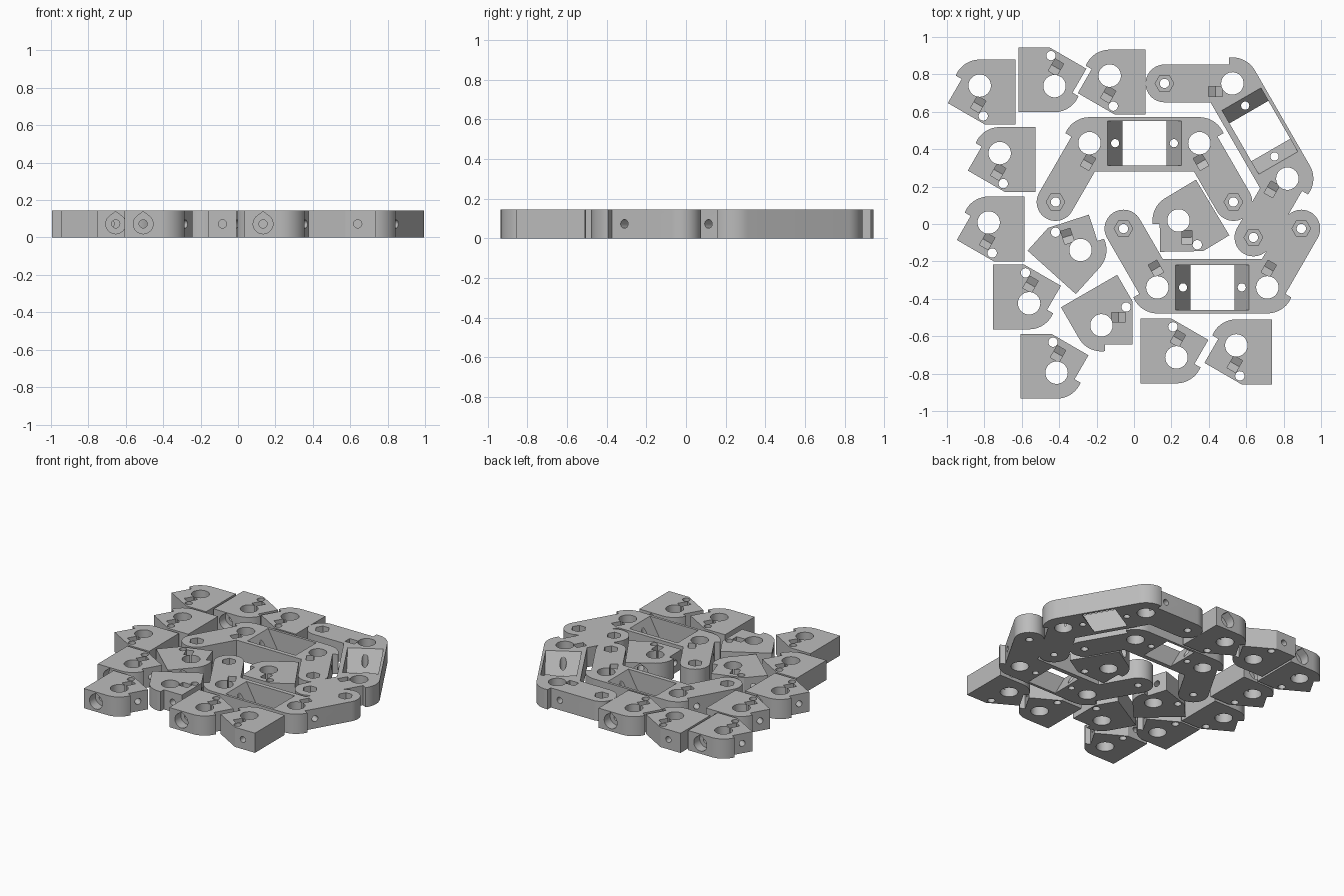
import bpy, bmesh
from math import radians, cos, sin, sqrt
from mathutils import Vector, Matrix

if "Cube" in bpy.data.objects:
    bpy.data.objects.remove(bpy.data.objects["Cube"])

H = 0.145          # plate thickness
MID = H / 2        # height of the sideways holes
BOSS = 0.139       # rounded corner radius
FLAT = 0.101       # half width of an arm
STEP = 0.018       # where the corner steps down to the arm
UP = Vector((0, 0, 1))

grey = bpy.data.materials.new("plastic_grey")
grey.use_nodes = True
grey.diffuse_color = (0.5, 0.5, 0.5, 1)
grey.node_tree.nodes["Principled BSDF"].inputs["Base Color"].default_value = (0.5, 0.5, 0.5, 1)


def heading(deg):
    return Vector((cos(radians(deg)), sin(radians(deg)), 0))


def arc(center, r, start, end, n=16):
    return [Vector(center) + r * heading(start + (end - start) * i / n) for i in range(n + 1)]


def circle(r, n=32, center=(0, 0, 0)):
    return arc(center, r, 0, 360, n)[:-1]


def prism(profile, low, high, origin=(0, 0, 0), axes=(Vector((1, 0, 0)), Vector((0, 1, 0)), UP)):
    """Extrude a flat profile along the third axis of a frame."""
    bm = bmesh.new()
    o = Vector(origin)
    place = lambda p, d: o + axes[0] * p[0] + axes[1] * p[1] + axes[2] * d
    bottom = [bm.verts.new(place(p, low)) for p in profile]
    top = [bm.verts.new(place(p, high)) for p in profile]
    bm.faces.new(bottom)
    bm.faces.new(top)
    for i in range(len(bottom)):
        j = (i + 1) % len(bottom)
        bm.faces.new((bottom[i], bottom[j], top[j], top[i]))
    bmesh.ops.recalc_face_normals(bm, faces=bm.faces)
    mesh = bpy.data.meshes.new("part")
    bm.to_mesh(mesh)
    bm.free()
    mesh.materials.append(grey)
    ob = bpy.data.objects.new("part", mesh)
    bpy.context.collection.objects.link(ob)
    return ob


def drill(x, y, r, low=-0.02, n=32):
    return prism(circle(r, n), low, H + 0.02, (x, y, 0))


def nut_trap(hole, along, normal):
    """Sideways screw hole plus a slot with a V floor that holds the nut."""
    a, n = heading(along), heading(normal)
    origin = Vector(hole) + a * 0.091 + UP * MID
    slot = [(-0.037, 0.1), (-0.037, -0.0215), (0, -0.043), (0.037, -0.0215), (0.037, 0.1)]
    return [prism(slot, -0.07, -0.017, origin, (a, UP, n)),
            prism(circle(0.022, 20), -0.06, 0.15, origin, (a, UP, n))]


def carve(body, cutters):
    """Subtract the cutters and return the finished mesh."""
    for c in cutters:
        c.hide_render = True
        mod = body.modifiers.new("cut", 'BOOLEAN')
        mod.operation = 'DIFFERENCE'
        mod.solver = 'EXACT'
        mod.object = c
    bpy.context.view_layer.update()
    deps = bpy.context.evaluated_depsgraph_get()
    mesh = bpy.data.meshes.new_from_object(body.evaluated_get(deps))
    for ob in cutters + [body]:
        bpy.data.objects.remove(ob)
    mesh.shade_smooth()
    mesh.set_sharp_from_angle(angle=radians(30))
    return mesh


def place(mesh, name, x, y, turn):
    ob = bpy.data.objects.new(name, mesh)
    ob.location = (x, y, 0)
    ob.rotation_euler = (0, 0, radians(turn))
    bpy.context.collection.objects.link(ob)


def block_mesh():
    a, n = heading(240), heading(150)
    outline = arc((0, 0, 0), BOSS, 90, 157.4)
    outline += [a * STEP + n * FLAT, a * 0.166 + n * FLAT,
                Vector((0.028, -0.208, 0)), Vector((0.192, -0.208, 0)), Vector((0.192, BOSS, 0))]
    # teardrop bore entering from the long straight side
    r = 0.053
    teardrop = arc((0, 0, 0), r, 127, 413, 28) + [Vector((0, r * 1.25, 0))]
    side = (Vector((1, 0, 0)), UP, Vector((0, 1, 0)))
    cutters = [drill(0, 0, 0.06), drill(0.019, -0.163, 0.025, n=20),
               prism(teardrop, 0.07, 0.16, (0.093, 0, MID), side),
               prism(circle(0.022, 20), -0.23, 0.1, (0.093, 0, MID), side)]
    return carve(prism(outline, 0, H), cutters + nut_trap((0, 0, 0), 240, 150))


def bracket_mesh():
    hole = Vector((0.294, 0, 0))
    a, n = heading(-60), heading(30)
    tip = hole + a * 0.363
    right = arc(hole, BOSS, 90, 22.6) + [hole + a * STEP + n * FLAT]
    right += arc(tip, FLAT, 30, -150, 24) + [hole + a * 0.117 - n * FLAT]
    outline = right + [Vector((-p.x, p.y, 0)) for p in reversed(right)]
    # window with sloping end walls
    slope = 0.08 / H * 0.02
    window = [(-0.197 - slope, H + 0.02), (-0.117 + slope, -0.02),
              (0.117 - slope, -0.02), (0.197 + slope, H + 0.02)]
    cutters = [prism(window, -0.12, 0.12, axes=(Vector((1, 0, 0)), UP, Vector((0, 1, 0))))]
    for s in (1, -1):
        along = -60 if s > 0 else 240
        normal = 30 if s > 0 else 150
        center = Vector((s * hole.x, 0, 0))
        cutters += [drill(center.x, 0, 0.06), drill(s * 0.157, 0, 0.022, n=20),
                    drill(s * tip.x, tip.y, 0.025, n=20)]
        hexagon = [0.05 * heading(along + 60 * i) for i in range(6)]
        cutters.append(prism(hexagon, 0.09, H + 0.02, (s * tip.x, tip.y, 0)))
        cutters += nut_trap(center, along, normal)
    return carve(prism(outline, 0, H), cutters)


# twelve corner blocks: position of the main hole and turn
block = block_mesh()
blocks = [(-0.825, 0.74, 0), (-0.425, 0.737, 180), (-0.13, 0.793, 0), (-0.718, 0.379, 0),
          (-0.777, 0.008, 0), (-0.286, -0.139, 228), (0.238, 0.019, 31), (-0.561, -0.424, 180),
          (-0.174, -0.542, 120), (-0.414, -0.795, 180), (0.227, -0.713, 180), (0.547, -0.649, 0)]
for i, (x, y, turn) in enumerate(blocks):
    place(block, f"corner_block_{i + 1}", x, y, turn)

# three angled brackets
bracket = bracket_mesh()
for i, (x, y, turn) in enumerate([(0.056, 0.432, 0), (0.673, 0.497, -60), (0.419, -0.339, 180)]):
    place(bracket, f"bracket_{i + 1}", x, y, turn)
